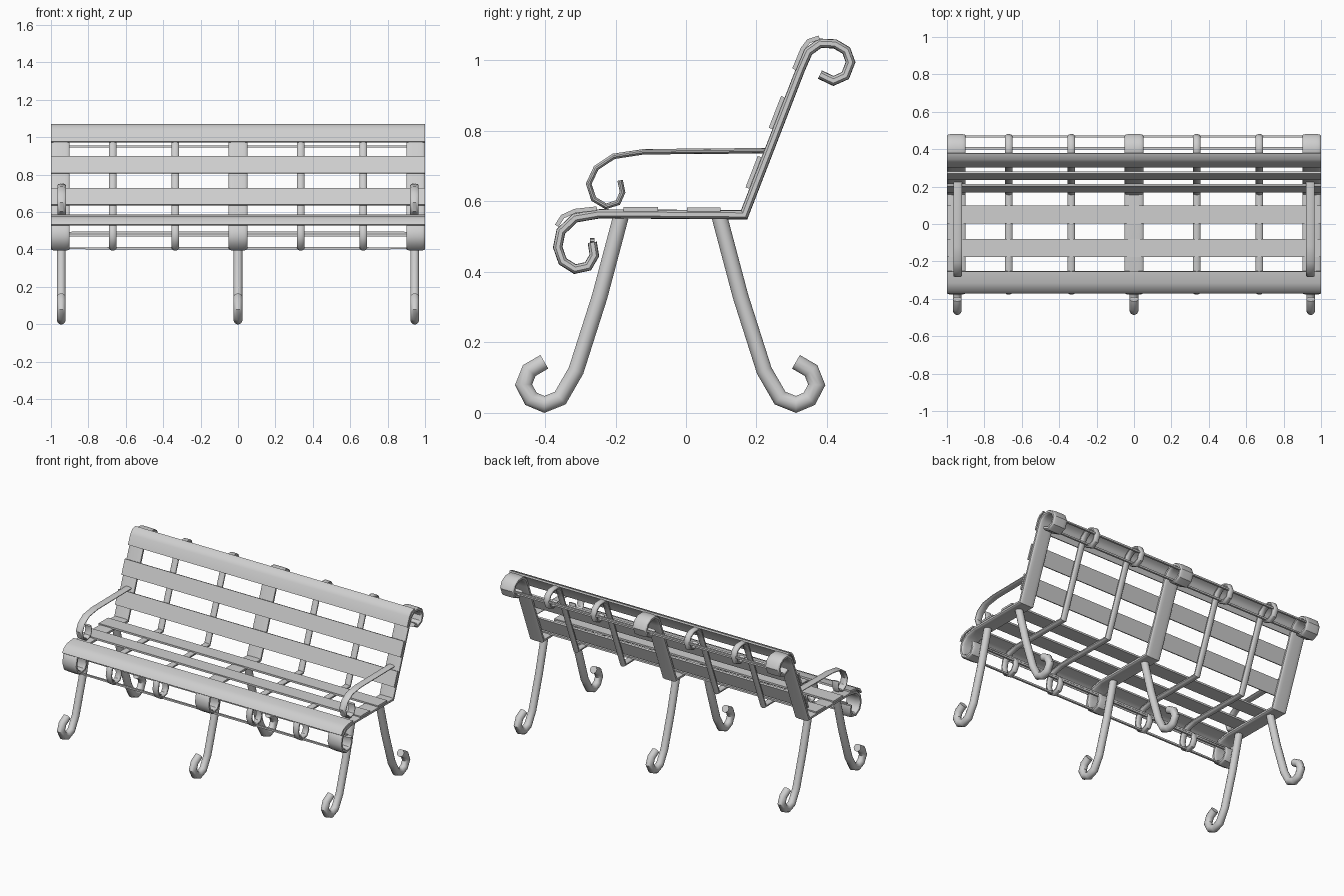
import bpy, bmesh, math
from mathutils import Vector

if "Cube" in bpy.data.objects:
    bpy.data.objects.remove(bpy.data.objects["Cube"])

metal = bpy.data.materials.new("light grey metal")
metal.use_nodes = True
GREY = (0.62, 0.62, 0.62, 1)
metal.diffuse_color = GREY
metal.node_tree.nodes["Principled BSDF"].inputs["Base Color"].default_value = GREY


def rounded(width, thick, power=1.0, sides=12):
    """Oval section; a power below one makes it squarer."""
    section = []
    for i in range(sides):
        a = math.tau * (i + 0.5) / sides
        c, s = math.cos(a), math.sin(a)
        section.append((math.copysign(abs(c) ** power, c) * width / 2,
                        math.copysign(abs(s) ** power, s) * thick / 2))
    return section


def flat(width, thick):
    w, t = width / 2, thick / 2
    return [(w, t), (-w, t), (-w, -t), (w, -t)]


def sweep(name, path, section, x=0.0, smooth=True):
    """Sweep a section along a (y, z) path with mitred joints."""
    pts = [Vector(p) for p in path]
    dirs = [(b - a).normalized() for a, b in zip(pts, pts[1:])]
    bm = bmesh.new()
    rings = []
    for i, p in enumerate(pts):
        d0, d1 = dirs[max(i - 1, 0)], dirs[min(i, len(dirs) - 1)]
        t = (d0 + d1).normalized()
        n = Vector((-t.y, t.x)) / max(t.dot(d0), 0.5)
        rings.append([bm.verts.new((x + u, p.x + n.x * v, p.y + n.y * v))
                      for u, v in section])
    k = len(section)
    for a, b in zip(rings, rings[1:]):
        for j in range(k):
            bm.faces.new((a[j], a[(j + 1) % k], b[(j + 1) % k], b[j]))
    bm.faces.new(rings[0])
    bm.faces.new(rings[-1])
    bmesh.ops.recalc_face_normals(bm, faces=bm.faces)
    mesh = bpy.data.meshes.new(name)
    bm.to_mesh(mesh)
    bm.free()
    mesh.materials.append(metal)
    obj = bpy.data.objects.new(name, mesh)
    bpy.context.collection.objects.link(obj)
    if smooth:
        bpy.ops.object.select_all(action="DESELECT")
        obj.select_set(True)
        bpy.context.view_layer.objects.active = obj
        bpy.ops.object.shade_smooth_by_angle(angle=math.radians(40))
    return obj


# Frame straps: back scroll, back, seat and front scroll in one run
FRAME = [(.38, .96), (.418, .942), (.452, .957), (.467, .995), (.455, 1.028),
         (.423, 1.047), (.38, 1.049), (.347, 1.025), (.325, .975), (.165, .562),
         (-.245, .565), (-.315, .553), (-.355, .515), (-.364, .47), (-.35, .43),
         (-.315, .408), (-.278, .416), (-.26, .447), (-.266, .484)]
for name, x in (("left", .95), ("middle", 0), ("right", -.95)):
    sweep(name + "_wide_strap", FRAME, rounded(.1, .026, .5, 16), x)
for x in (-.67, -.335, .335, .67):
    sweep("narrow_strap", FRAME, rounded(.042, .027), x)

# Legs: the back leg mirrors the front one
LEG = [(-.185, .556), (-.245, .33), (-.312, .12), (-.357, .042), (-.402, .024),
       (-.44, .04), (-.461, .08), (-.445, .12), (-.402, .145)]
MIDDLE_Y = -.045
back_leg = [(2 * MIDDLE_Y - y, z) for y, z in LEG]
for x in (-.945, 0, .945):
    sweep("front_leg", LEG, rounded(.048, .046), x)
    sweep("back_leg", back_leg, rounded(.048, .046), x)

# Scrolled armrests
ARM = [(.228, .744), (-.12, .741), (-.205, .728), (-.255, .695), (-.276, .65),
       (-.262, .607), (-.227, .586), (-.193, .597), (-.18, .626), (-.187, .66)]
for side, x in (("left", .943), ("right", -.943)):
    sweep(side + "_armrest", ARM, rounded(.048, .016), x)

# Flat slats across seat and back
def back_point(z):
    return (.165 + .389 * (z - .562) - .02, z)


SLATS = {
    "rear_seat_slat": [(.003, .577), (.098, .577)],
    "middle_seat_slat": [(-.177, .578), (-.08, .578)],
    "lower_back_slat": [back_point(.638), back_point(.727)],
    "upper_back_slat": [back_point(.807), back_point(.897)],
}
for name, path in SLATS.items():
    sweep(name, path, flat(2, .012), smooth=False)

# Curved slats over the scrolls
sweep("front_seat_slat", [(-.367, .531), (-.35, .557), (-.315, .573), (-.253, .58)],
      flat(2, .012))
sweep("top_back_slat", [(.307, .975), (.331, 1.033), (.348, 1.055), (.378, 1.065)],
      flat(2, .012))

# Thin rods tying the scrolls together
for y, z in ((.468, .995), (.405, .95), (-.315, .406), (-.263, .475), (-.266, .49)):
    sweep("scroll_rod", [(y - .006, z), (y + .006, z)], rounded(2, .012, .4, 8))
